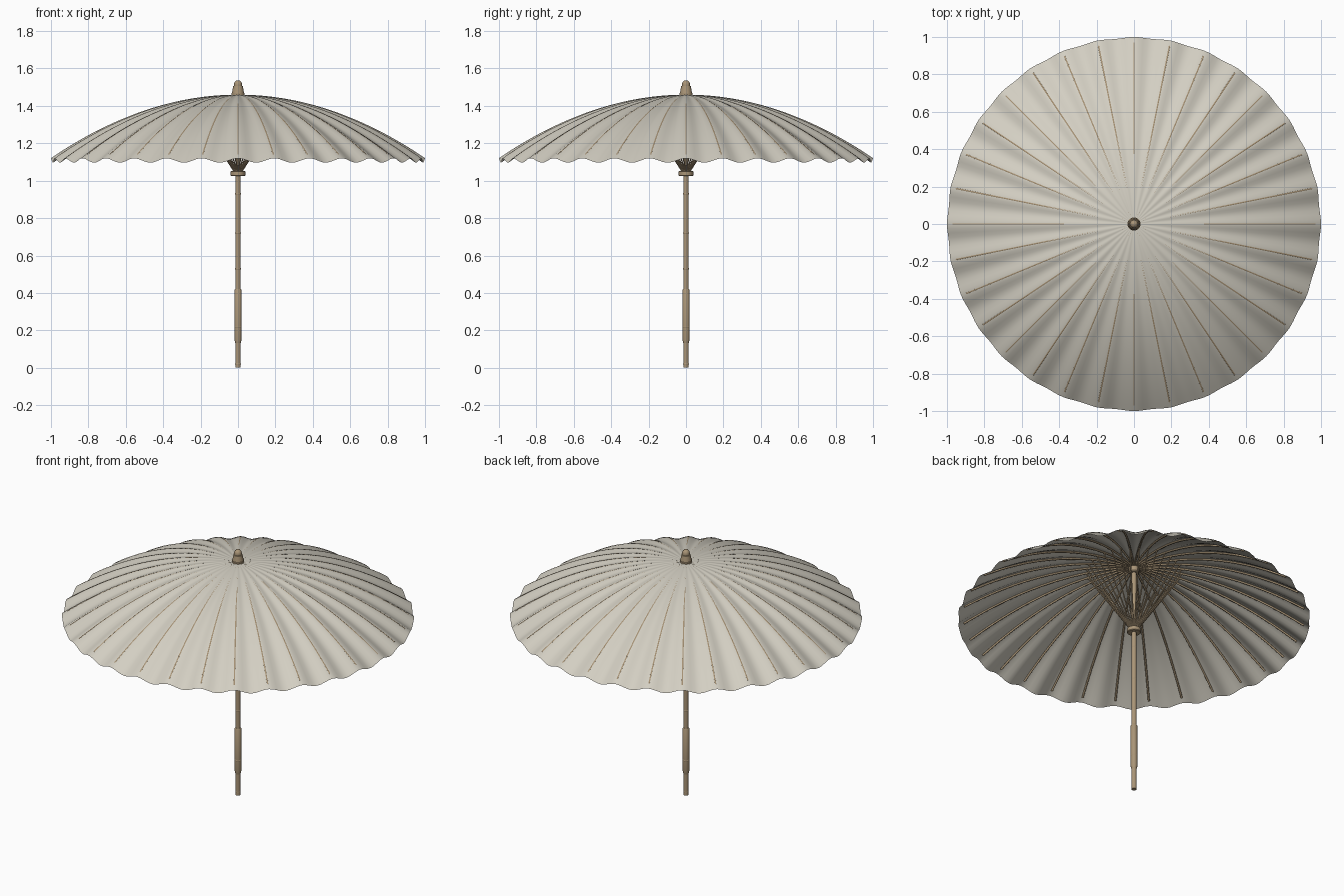
import bpy
import bmesh
from math import cos, sin, pi, radians

cube = bpy.data.objects.get("Cube")
if cube:
    bpy.data.objects.remove(cube, do_unlink=True)

RIBS = 32
APEX = 1.46
DROP = 0.34


def material(name, colour):
    mat = bpy.data.materials.new(name)
    mat.use_nodes = True
    mat.diffuse_color = colour
    bsdf = mat.node_tree.nodes["Principled BSDF"]
    bsdf.inputs["Base Color"].default_value = colour
    bsdf.inputs["Roughness"].default_value = 0.8
    return mat


CLOTH = material("cream cloth", (0.65, 0.62, 0.54, 1))
WOOD = material("bamboo wood", (0.40, 0.30, 0.185, 1))


def ridge_height(r):
    return APEX - DROP * r * r


def finish(name, bm, mat, angle=40):
    bmesh.ops.recalc_face_normals(bm, faces=bm.faces)
    mesh = bpy.data.meshes.new(name)
    bm.to_mesh(mesh)
    bm.free()
    mesh.materials.append(mat)
    obj = bpy.data.objects.new(name, mesh)
    bpy.context.collection.objects.link(obj)
    bpy.ops.object.select_all(action='DESELECT')
    obj.select_set(True)
    bpy.context.view_layer.objects.active = obj
    bpy.ops.object.shade_smooth_by_angle(angle=radians(angle))
    return obj


def lathe(name, profile, mat, sides=24):
    """Spin (radius, height) points about z and cap both ends."""
    bm = bmesh.new()
    rings = [[bm.verts.new((r * cos(2 * pi * i / sides), r * sin(2 * pi * i / sides), z))
              for i in range(sides)] for r, z in profile]
    for low, high in zip(rings, rings[1:]):
        for i in range(sides):
            j = (i + 1) % sides
            bm.faces.new((low[i], low[j], high[j], high[i]))
    bm.faces.new(rings[0])
    bm.faces.new(rings[-1])
    return finish(name, bm, mat)


def radial_rods(name, path, radius, mat):
    """Repeat a rod along (radius, height) points once for every rib."""
    curve = bpy.data.curves.new(name, 'CURVE')
    curve.dimensions = '3D'
    curve.bevel_depth = radius
    curve.bevel_resolution = 1
    curve.use_fill_caps = True
    curve.materials.append(mat)
    for k in range(RIBS):
        a = 2 * pi * k / RIBS
        spline = curve.splines.new('POLY')
        spline.points.add(len(path) - 1)
        for point, (r, z) in zip(spline.points, path):
            point.co = (r * cos(a), r * sin(a), z, 1)
    obj = bpy.data.objects.new(name, curve)
    bpy.context.collection.objects.link(obj)
    return obj


# Canopy: domed cloth, held up at the ribs and sagging between them
STEPS, PER_RIB = 32, 8
around = RIBS * PER_RIB
bm = bmesh.new()
rings = []
for s in range(1, STEPS + 1):
    t = s / STEPS
    ring = []
    for i in range(around):
        a = 2 * pi * i / around
        sag = (1 - cos(RIBS * a)) / 2
        r = t * (1 - 0.006 * sag * t)
        z = ridge_height(t) - 0.024 * sag * t ** 1.3
        ring.append(bm.verts.new((r * cos(a), r * sin(a), z)))
    rings.append(ring)
top = bm.verts.new((0, 0, APEX))
for i in range(around):
    j = (i + 1) % around
    bm.faces.new((top, rings[0][i], rings[0][j]))
    for inner, outer in zip(rings, rings[1:]):
        bm.faces.new((inner[i], outer[i], outer[j], inner[j]))
finish("canopy", bm, CLOTH, 60)

# Ribs just under the cloth ridges, and struts from the runner up to them
rib_path = [(s / STEPS, ridge_height(s / STEPS) - 0.0055) for s in range(1, STEPS)]
radial_rods("ribs", rib_path, 0.006, WOOD)
radial_rods("struts", [(0.02, 1.05), (0.27, ridge_height(0.27) - 0.01)], 0.004, WOOD)

# Pole, with a thicker grip near the bottom
lathe("pole", [(0.0145, 0.0), (0.0145, 1.45)], WOOD)
lathe("grip", [(0.014, 0.13), (0.019, 0.15), (0.019, 0.415), (0.015, 0.422)], WOOD)

# Raised joints along the bamboo
for number, (z, r) in enumerate([(0.02, 0.0155), (0.22, 0.02), (0.53, 0.0155),
                                 (0.72, 0.0155), (0.93, 0.0155)], 1):
    lathe(f"pole_joint_{number}", [(r - 0.001, z - 0.004), (r, z - 0.002),
                                   (r, z + 0.002), (r - 0.001, z + 0.004)], WOOD)

# Runner that carries the struts, and the hub that carries the ribs
lathe("runner", [(0.036, 1.025), (0.039, 1.028), (0.039, 1.05), (0.036, 1.053),
                 (0.022, 1.053), (0.022, 1.065)], WOOD)
lathe("hub", [(0.024, 1.415), (0.03, 1.42), (0.03, 1.455)], WOOD)

# Finial: tapered collar under a rounded cap
dome = [(0.022 * cos(a), 1.513 + 0.024 * sin(a)) for a in [k * pi / 13 for k in range(7)]]
lathe("finial", [(0.035, 1.453), (0.035, 1.468), (0.032, 1.47), (0.026, 1.505),
                 (0.022, 1.507)] + dome, WOOD)
